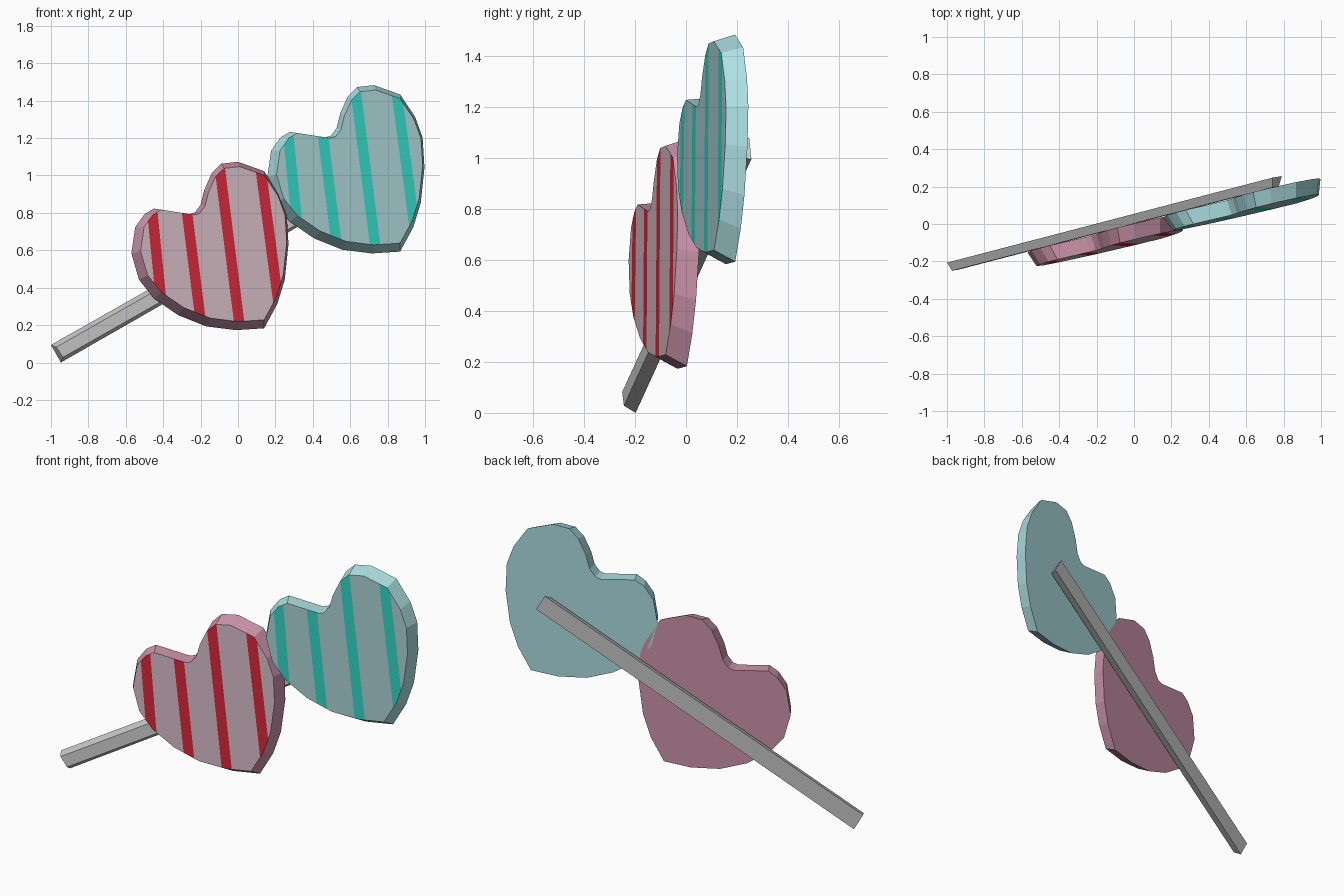
import bpy, bmesh
from mathutils import Vector

if "Cube" in bpy.data.objects:
    bpy.data.objects.remove(bpy.data.objects["Cube"])


def material(name, r, g, b):
    def lin(c):
        c /= 255
        return c / 12.92 if c <= 0.04045 else ((c + 0.055) / 1.055) ** 2.4
    m = bpy.data.materials.new(name)
    m.diffuse_color = (lin(r), lin(g), lin(b), 1)
    m.use_nodes = True
    m.node_tree.nodes["Principled BSDF"].inputs["Base Color"].default_value = m.diffuse_color
    return m


def plane_y(x, z, offset):
    # the whole model lies along one turned, slightly leaning plane
    return offset + 0.24 * x + 0.037 * z


def tapered_plate(back, front, back_off, front_off):
    # prism between a wide back outline and a smaller front outline
    bm = bmesh.new()
    vb = [bm.verts.new((x, plane_y(x, z, back_off), z)) for x, z in back]
    vf = [bm.verts.new((x, plane_y(x, z, front_off), z)) for x, z in front]
    bm.faces.new(vb)
    bm.faces.new(vf)
    n = len(vb)
    for i in range(n):
        j = (i + 1) % n
        bm.faces.new((vb[i], vb[j], vf[j], vf[i]))
    bmesh.ops.recalc_face_normals(bm, faces=bm.faces)
    return bm


def finish(bm, name, mats):
    me = bpy.data.meshes.new(name)
    bm.to_mesh(me)
    bm.free()
    for m in mats:
        me.materials.append(m)
    ob = bpy.data.objects.new(name, me)
    bpy.context.collection.objects.link(ob)
    return ob


# lopsided heart outline around its own centre (x, z)
HEART = [(.15, .45), (.06, .44), (.01, .39), (-.03, .30), (-.05, .22), (-.08, .18),
         (-.11, .17), (-.30, .20), (-.35, .17), (-.40, .10), (-.42, -.04), (-.38, -.18),
         (-.30, -.28), (-.17, -.37), (-.02, -.43), (.14, -.45), (.29, -.44), (.36, -.31),
         (.40, -.18), (.42, .01), (.41, .17), (.37, .28), (.29, .40)]
# stripes: x at the heart's centre height, sideways lean per unit height
STRIPES = [(-.29, .10), (-.10, .126), (.105, .126), (.326, .133)]
HALF = 0.028


def heart(name, cx, cz, mats):
    back = [(cx + x, cz + z) for x, z in HEART]
    front = [(cx + .02 + x * .93, cz + .01 + z * .92) for x, z in HEART]
    bm = tapered_plate(back, front, -.037, -.122)

    def front_faces():
        bm.normal_update()
        return [f for f in bm.faces if f.normal.y < -.8]

    # cut the stripe edges into the front face
    for sx, lean in STRIPES:
        for side in (-HALF, HALF):
            faces = front_faces()
            geom = set(faces)
            for f in faces:
                geom.update(f.verts)
                geom.update(f.edges)
            bmesh.ops.bisect_plane(bm, geom=list(geom), dist=1e-5,
                                   plane_co=(cx + sx + side, 0, cz),
                                   plane_no=Vector((1, 0, lean)).normalized())
    # colour: rim and back 0, front 1, stripes 2
    for f in front_faces():
        c = f.calc_center_median()
        hit = any(abs(c.x - (cx + sx - lean * (c.z - cz))) < HALF for sx, lean in STRIPES)
        f.material_index = 2 if hit else 1
    return finish(bm, name, mats)


heart("pink_heart", -.15, .623, [material("pink_body", 207, 150, 173),
                                 material("pale_pink_front", 206, 181, 191),
                                 material("red_stripe", 206, 38, 56)])
heart("teal_heart", .577, 1.033, [material("aqua_body", 174, 224, 228),
                                  material("pale_aqua_front", 163, 200, 203),
                                  material("teal_stripe", 48, 205, 188)])

# slanted stick behind both hearts
stick = tapered_plate([(-1, .094), (-.947, 0), (.79, .995), (.74, 1.08)],
                      [(-.972, .082), (-.935, .028), (.775, 1.0), (.74, 1.055)],
                      .03, -.02)
finish(stick, "stick", [material("grey_stick", 200, 200, 200)])
